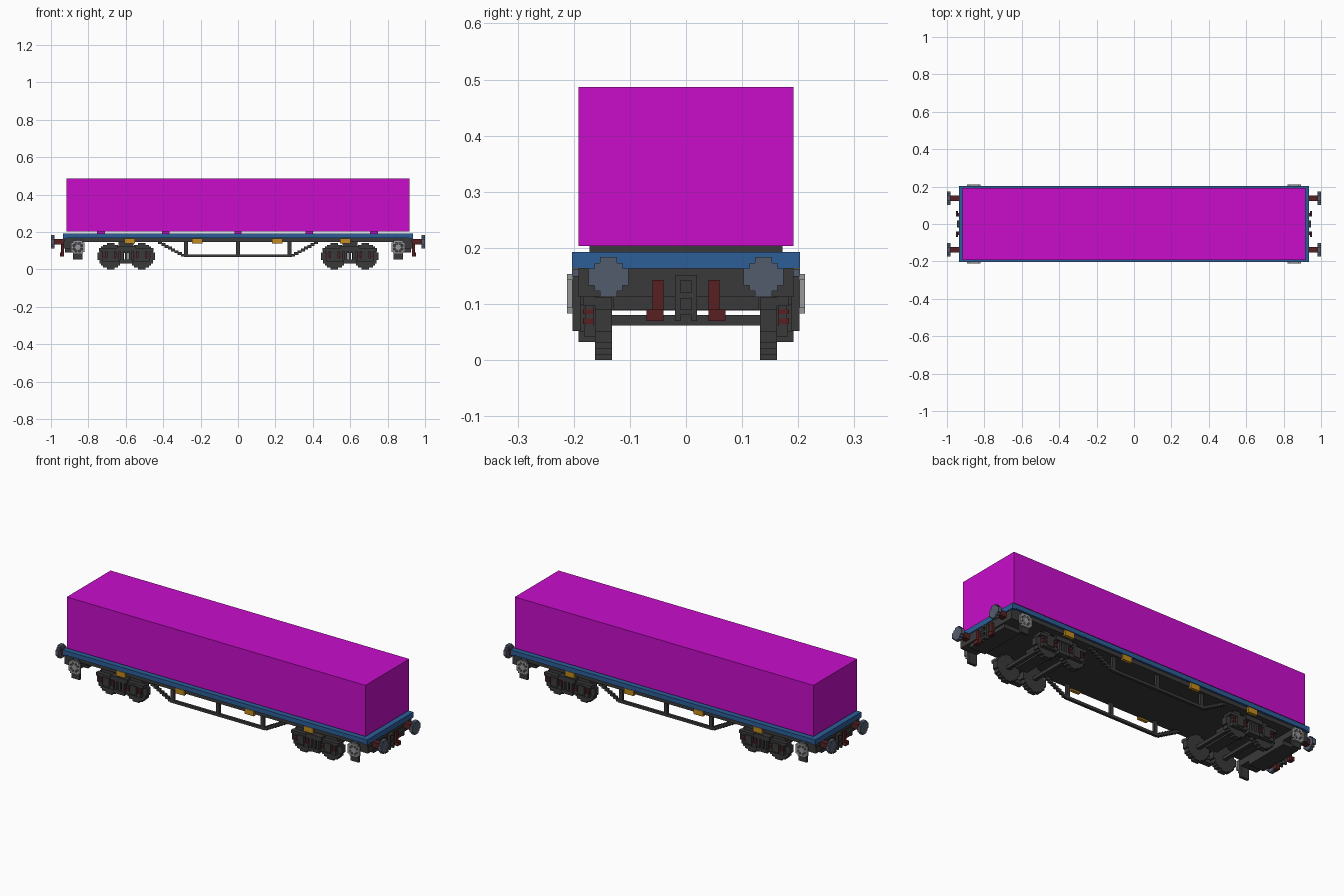
import bpy, bmesh, math

cube = bpy.data.objects.get("Cube")
if cube:
    bpy.data.objects.remove(cube, do_unlink=True)

V = 0.0101  # block size used for all stepped shapes


def material(name, rgb):
    lin = [(c / 255 / 12.92) if c < 11 else ((c / 255 + 0.055) / 1.055) ** 2.4 for c in rgb]
    m = bpy.data.materials.new(name)
    m.use_nodes = True
    m.diffuse_color = (*lin, 1)
    m.node_tree.nodes["Principled BSDF"].inputs["Base Color"].default_value = (*lin, 1)
    return m


MAGENTA = material("magenta", (200, 13, 202))
BLUE = material("deck blue", (44, 94, 152))
DARK = material("dark grey", (58, 58, 58))
SLATE = material("slate grey", (84, 92, 108))
RED = material("dark red", (88, 32, 34))
YELLOW = material("amber", (196, 140, 30))
LIGHT = material("light grey", (152, 152, 152))


def finish(name, bm, mat):
    bmesh.ops.recalc_face_normals(bm, faces=bm.faces)
    me = bpy.data.meshes.new(name)
    bm.to_mesh(me)
    bm.free()
    me.materials.append(mat)
    ob = bpy.data.objects.new(name, me)
    bpy.context.collection.objects.link(ob)
    return ob


def boxes(name, spans, mat):
    """One object from boxes given as (x0, x1, y0, y1, z0, z1)."""
    bm = bmesh.new()
    for x0, x1, y0, y1, z0, z1 in spans:
        vs = bmesh.ops.create_cube(bm, size=1)["verts"]
        for v in vs:
            v.co.x = (x0 + x1) / 2 + v.co.x * (x1 - x0)
            v.co.y = (y0 + y1) / 2 + v.co.y * (y1 - y0)
            v.co.z = (z0 + z1) / 2 + v.co.z * (z1 - z0)
    return finish(name, bm, mat)


def mirrored(x0, x1, y0, y1, z0, z1, sx=(1, -1), sy=(1, -1)):
    """Repeat a span on the other side in x and/or y."""
    return [(*sorted((x0 * a, x1 * a)), *sorted((y0 * b, y1 * b)), z0, z1)
            for a in sx for b in sy]


def stepped_disc(name, widths, centre, depth, axis, mat):
    """Disc with a stair-stepped rim; widths are row widths in blocks, bottom to top."""
    n = len(widths)
    right = []
    for i, w in enumerate(widths):
        for j in (i, i + 1):
            p = (w * V / 2, (j - n / 2) * V)
            right.append(p)
    pts = right + [(-u, v) for u, v in reversed(right)]
    clean = []
    for p in pts:
        if not clean or p != clean[-1]:
            clean.append(p)
    bm = bmesh.new()
    cx, cy, cz = centre
    verts = []
    for u, v in clean:
        co = (cx + u, cy - depth / 2, cz + v) if axis == 'y' else (cx - depth / 2, cy + u, cz + v)
        verts.append(bm.verts.new(co))
    face = bm.faces.new(verts)
    out = bmesh.ops.extrude_face_region(bm, geom=[face])["geom"]
    move = (0, depth, 0) if axis == 'y' else (depth, 0, 0)
    bmesh.ops.translate(bm, vec=move, verts=[g for g in out if isinstance(g, bmesh.types.BMVert)])
    return finish(name, bm, mat)


# Load and its bearers
boxes("container", [(-0.917, 0.917, -0.192, 0.192, 0.203, 0.487)], MAGENTA)
bearer_x = (-0.73, -0.385, 0, 0.38, 0.725)
boxes("container_bearers", [(x - 0.02, x + 0.02, -0.172, 0.172, 0.193, 0.204) for x in bearer_x], MAGENTA)
boxes("bearer_end_plates", [(x - 0.003, x + 0.003, -0.172, 0.172, 0.193, 0.2035)
                            for x in (-0.751, 0.746)], DARK)

# Deck and underframe
boxes("deck", [(-0.935, 0.935, -0.203, 0.203, 0.168, 0.193)], BLUE)
boxes("deck_end_beams", mirrored(0.915, 0.935, -0.203, 0.203, 0.163, 0.17, sy=(1,)), BLUE)
boxes("underframe", [(-0.93, 0.93, -0.192, 0.192, 0.145, 0.168)], DARK)
boxes("headstocks", mirrored(0.83, 0.932, -0.192, 0.192, 0.112, 0.146, sy=(1,)), DARK)
boxes("lower_headstocks", mirrored(0.83, 0.925, -0.13, 0.13, 0.09, 0.113, sy=(1,)), DARK)
boxes("side_markers", [s for x in (-0.58, -0.217, 0.21, 0.573)
                       for s in mirrored(x - 0.028, x + 0.028, 0.185, 0.202, 0.137, 0.166, sx=(1,))], YELLOW)

# Truss on each side: bottom bar, posts and stair-stepped diagonals
truss = mirrored(-0.29, 0.29, 0.165, 0.18, 0.065, 0.08, sx=(1,))
for x in (-0.278, 0, 0.275):
    truss += mirrored(x - 0.01, x + 0.01, 0.165, 0.18, 0.07, 0.15, sx=(1,))
steps = 8
for i in range(steps):
    x, z = 0.283 + i * 0.0175, 0.068 + i * 0.0095
    truss += mirrored(x, x + 0.022, 0.165, 0.18, z, z + 0.015)
boxes("side_truss", truss, DARK)

# Bogies
wheel_rows = [4, 8, 10, 12, 12, 14, 14, 14, 14, 12, 12, 10, 8, 4]
for side, bx in (("left", 0.598), ("right", -0.598)):
    frame, red = [], []
    for k, wx in enumerate((bx - 0.083, bx + 0.083)):
        for sy in (1, -1):
            stepped_disc(f"{side}_bogie_wheel", wheel_rows, (wx, sy * 0.147, 0.0707), 0.03, 'y', DARK)
        # Axle box with springs either side
        frame += mirrored(wx - 0.02, wx + 0.02, 0.16, 0.188, 0.05, 0.1, sx=(1,))
        frame += mirrored(wx - 0.045, wx + 0.045, 0.16, 0.182, 0.042, 0.062, sx=(1,))
        for d in (-0.036, 0.036):
            frame += mirrored(wx + d - 0.008, wx + d + 0.008, 0.165, 0.18, 0.06, 0.1, sx=(1,))
            red += mirrored(wx + d - 0.01, wx + d + 0.01, 0.164, 0.184, 0.064, 0.074, sx=(1,))
            red += mirrored(wx + d - 0.01, wx + d + 0.01, 0.164, 0.184, 0.082, 0.09, sx=(1,))
    boxes(f"{side}_bogie_axles", [(x - 0.01, x + 0.01, -0.14, 0.14, 0.062, 0.08)
                                  for x in (bx - 0.083, bx + 0.083)], DARK)
    # Side frames, centre spring nest and bolster
    frame += mirrored(bx - 0.145, bx + 0.145, 0.162, 0.184, 0.096, 0.113, sx=(1,))
    frame += mirrored(bx - 0.035, bx + 0.035, 0.162, 0.192, 0.032, 0.052, sx=(1,))
    for d in (-0.022, 0, 0.022):
        frame += mirrored(bx + d - 0.007, bx + d + 0.007, 0.166, 0.188, 0.05, 0.1, sx=(1,))
    frame += mirrored(bx - 0.05, bx + 0.05, 0.162, 0.192, 0.1, 0.125, sx=(1,))
    frame.append((bx - 0.035, bx + 0.035, -0.165, 0.165, 0.088, 0.112))
    frame.append((bx - 0.04, bx + 0.04, -0.05, 0.05, 0.11, 0.147))
    boxes(f"{side}_bogie_frame", frame, DARK)
    boxes(f"{side}_bogie_spring_caps", red, RED)

# Buffers: red shank and stepped round head
boxes("buffer_shanks", mirrored(0.93, 0.985, 0.123, 0.153, 0.133, 0.163), RED)
for sx in (1, -1):
    for sy in (1, -1):
        stepped_disc("buffer_head", [3, 5, 7, 7, 7, 5, 3], (sx * 0.99, sy * 0.138, 0.148), 0.02, 'x', SLATE)

# Brake hoses and coupling link at each end
boxes("brake_hoses", mirrored(0.93, 0.945, 0.04, 0.06, 0.07, 0.143)
      + mirrored(0.94, 0.953, 0.04, 0.07, 0.07, 0.09), RED)
coupling = mirrored(0.93, 0.947, 0.01, 0.02, 0.07, 0.152)
for z in (0.08, 0.11, 0.142):
    coupling += mirrored(0.93, 0.947, -0.012, 0.012, z, z + 0.01, sy=(1,))
boxes("couplings", coupling, DARK)

# Steps and handwheels near the four corners
boxes("corner_steps", mirrored(0.832, 0.882, 0.188, 0.202, 0.052, 0.15), DARK)
boxes("handwheel_brackets", mirrored(0.84, 0.872, 0.19, 0.2035, 0.1, 0.162), SLATE)
cells = []
for i in range(-3, 4):
    for j in range(-3, 4):
        r = math.hypot(i, j)
        if r < 3.7 and (r > 2.5 or i == 0 or j == 0 or r < 1.5):
            cx, cz = 0.857 + i * V, 0.118 + j * V
            cells += mirrored(cx - V / 2, cx + V / 2, 0.202, 0.212, cz - V / 2, cz + V / 2)
boxes("handwheels", cells, LIGHT)
